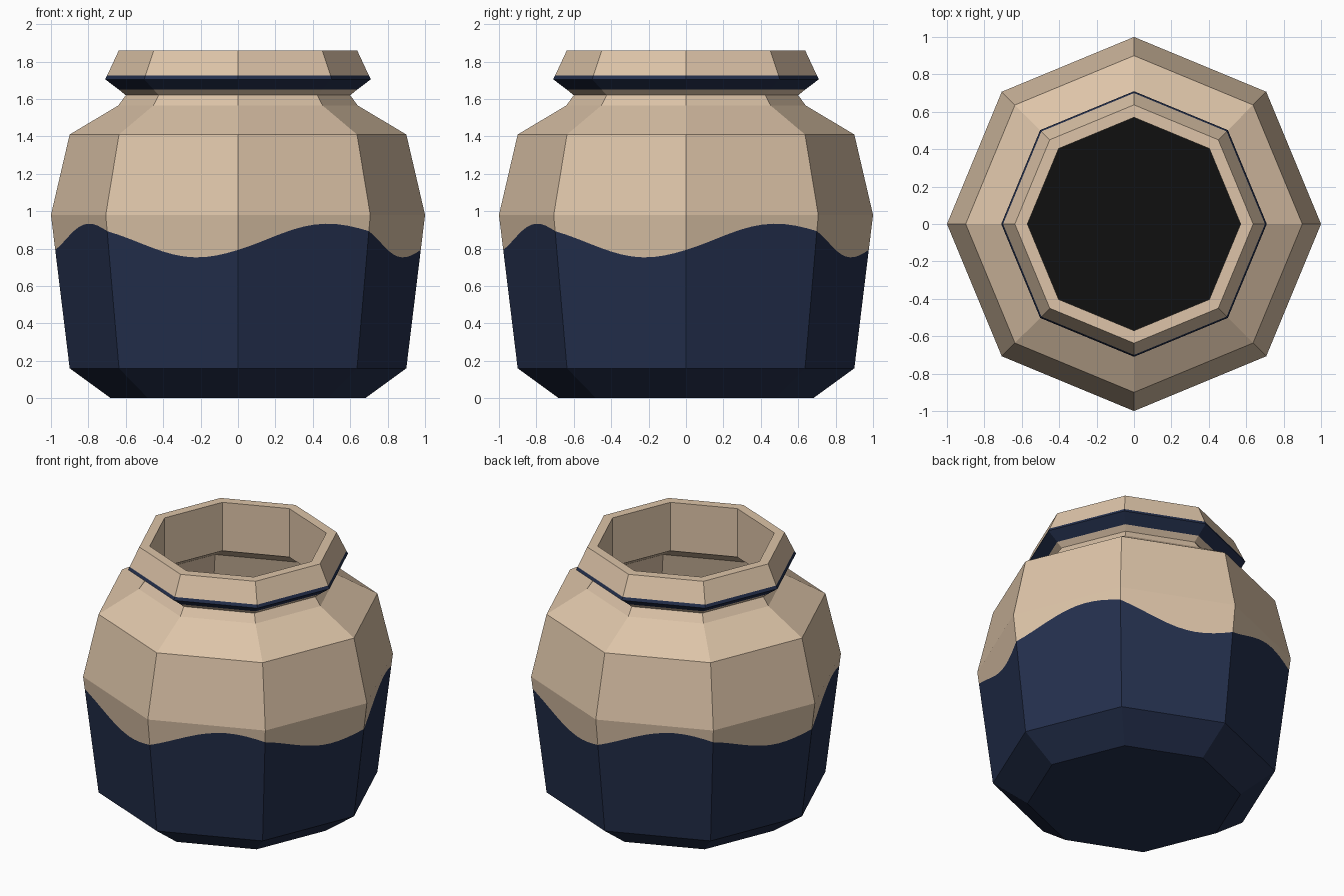
import bpy, bmesh, math

if "Cube" in bpy.data.objects:
    bpy.data.objects.remove(bpy.data.objects["Cube"])

SIDES, SUB = 8, 12            # octagon, with fine columns for the wavy glaze line
N = SIDES * SUB


def material(name, color):
    m = bpy.data.materials.new(name)
    m.diffuse_color = (*color, 1)
    m.use_nodes = True
    m.node_tree.nodes["Principled BSDF"].inputs["Base Color"].default_value = m.diffuse_color
    return m


CLAY = material("tan clay", (0.723, 0.552, 0.392))
GLAZE = material("navy glaze", (0.0175, 0.029, 0.074))
DARK = material("black contents", (0.005, 0.005, 0.005))


def unit_octagon(i):
    """Point i on the outline of an octagon of radius 1."""
    s, t = divmod(i % N, SUB)
    a, b = s * math.tau / SIDES, (s + 1) * math.tau / SIDES
    t /= SUB
    return (math.cos(a) * (1 - t) + math.cos(b) * t,
            math.sin(a) * (1 - t) + math.sin(b) * t)


def glaze_line(i):
    """Radius and height of the wavy glaze edge on the lower wall."""
    x, y = unit_octagon(i)
    z = 0.843 + 0.09 * math.sin(4 * math.atan2(y, x) - math.radians(34))
    return 0.9 + 0.1 * (z - 0.16) / 0.82, z


def build(name, profile, mats, cap_first=None, cap_last=None):
    """Sweep (radius, height, material above) rings round the octagon."""
    bm = bmesh.new()
    rings = []
    for p in profile:
        ring = []
        for i in range(N):
            x, y = unit_octagon(i)
            r, z = glaze_line(i) if p[0] is None else p[:2]
            ring.append(bm.verts.new((x * r, y * r, z)))
        rings.append(ring)
    for p, lo, hi in zip(profile, rings, rings[1:]):
        for i in range(N):
            j = (i + 1) % N
            bm.faces.new((lo[i], lo[j], hi[j], hi[i])).material_index = p[2]
    if cap_first is not None:
        bm.faces.new(rings[0][::-1]).material_index = cap_first
    if cap_last is not None:
        bm.faces.new(rings[-1]).material_index = cap_last
    # merge the columns back into flat facets, keeping colour borders
    bmesh.ops.dissolve_limit(bm, angle_limit=math.radians(1), verts=bm.verts,
                             edges=bm.edges, delimit={'MATERIAL'})
    me = bpy.data.meshes.new(name)
    bm.to_mesh(me)
    bm.free()
    for m in mats:
        me.materials.append(m)
    ob = bpy.data.objects.new(name, me)
    bpy.context.collection.objects.link(ob)
    return ob


# jar: base, glazed wall, shoulder, lip with glazed band, then the inside wall
build("jar", [
    (0.68, 0.0, 1), (0.90, 0.16, 1), (None, None, 0), (1.0, 0.98, 0),
    (0.90, 1.41, 0), (0.64, 1.565, 0), (0.60, 1.62, 0), (0.637, 1.65, 1),
    (0.71, 1.705, 1), (0.70, 1.725, 0), (0.637, 1.86, 0),
    (0.57, 1.86, 0), (0.57, 1.52, 0), (0.84, 1.37, 0), (0.93, 0.98, 0),
], [CLAY, GLAZE, DARK], cap_first=1, cap_last=2)
